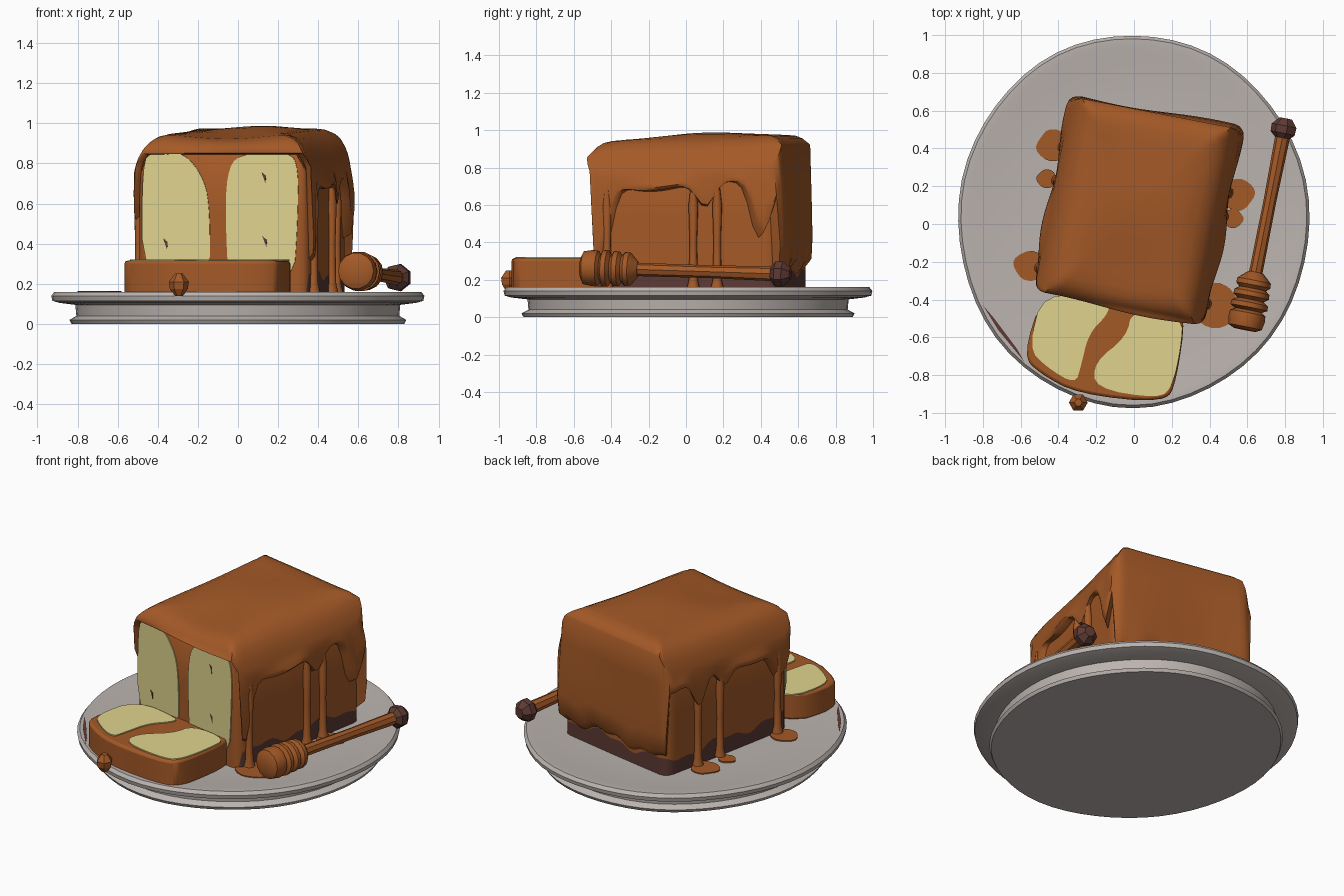
import bpy
import bmesh
from math import sin, cos, pi, exp, radians
from mathutils import Matrix, Vector

default_cube = bpy.data.objects.get("Cube")
if default_cube:
    bpy.data.objects.remove(default_cube)


def make_material(name, red, green, blue):
    material = bpy.data.materials.new(name)
    material.use_nodes = True
    colour = (red, green, blue, 1)
    material.diffuse_color = colour
    material.node_tree.nodes["Principled BSDF"].inputs["Base Color"].default_value = colour
    return material


caramel = make_material("caramel", .37, .1, .02)
crumb = make_material("cream crumb", .74, .65, .27)
crust = make_material("dark brown crust", .11, .042, .034)
ceramic = make_material("warm grey ceramic", .5, .455, .43)

# The loaf and its drips share one turned frame
LOAF = Matrix.Translation((.02, .075, 0)) @ Matrix.Rotation(radians(-11), 4, "Z")
TABLE = .145


def finish(name, bm, materials, matrix=Matrix(), angle=35):
    bmesh.ops.recalc_face_normals(bm, faces=bm.faces)
    mesh = bpy.data.meshes.new(name)
    bm.to_mesh(mesh)
    bm.free()
    mesh.transform(matrix)
    for material in materials:
        mesh.materials.append(material)
    obj = bpy.data.objects.new(name, mesh)
    bpy.context.collection.objects.link(obj)
    bpy.ops.object.select_all(action="DESELECT")
    obj.select_set(True)
    bpy.context.view_layer.objects.active = obj
    bpy.ops.object.shade_smooth_by_angle(angle=radians(angle))
    return obj


def stitch(bm, rings):
    """Join successive closed rings with quads."""
    for low, high in zip(rings, rings[1:]):
        for i in range(len(low)):
            j = i - 1
            yield bm.faces.new((low[j], low[i], high[i], high[j]))


def lathe(name, profile, sides, material, matrix=Matrix(), wobble=0, angle=35):
    bm = bmesh.new()
    rings = []
    for radius, z in profile:
        ring = []
        for i in range(sides):
            a = 2 * pi * i / sides
            r = radius * (1 + wobble * (sin(3 * a + 1) + sin(7 * a)))
            ring.append(bm.verts.new((r * cos(a), r * sin(a), z)))
        rings.append(ring)
    list(stitch(bm, rings))
    bm.faces.new(rings[0])
    bm.faces.new(rings[-1])
    return finish(name, bm, [material], matrix, angle)


def soften(points, rounds=2):
    """Cut the corners of a closed outline."""
    points = [Vector(p) for p in points]
    for _ in range(rounds):
        points = [a.lerp(b, t) for a, b in zip(points, points[1:] + points[:1])
                  for t in (.25, .75)]
    return points


def prism(name, outline, depth, material, matrix=Matrix()):
    bm = bmesh.new()
    base = [bm.verts.new((p[0], p[1], 0)) for p in outline]
    top = [bm.verts.new((p[0], p[1], depth)) for p in outline]
    list(stitch(bm, [base, top]))
    bm.faces.new(base)
    bm.faces.new(top)
    return finish(name, bm, [material], matrix)


def rounded_rectangle(hx, hy, radius, steps):
    points = []
    for side in range(4):
        for i in range(steps):
            t = 2 * i / steps - 1
            p = [(t, -1), (1, t), (-t, 1), (-1, -t)][side]
            p = Vector((p[0] * hx, p[1] * hy))
            core = Vector((max(radius - hx, min(hx - radius, p.x)),
                           max(radius - hy, min(hy - radius, p.y))))
            points.append(core + (p - core).normalized() * radius)
    return points


def drape(name, hx, hy, top, hang, materials, split=None):
    """A domed loaf skin: top rings, then side rings down to the hang height."""
    bm = bmesh.new()
    outline = rounded_rectangle(hx, hy, .06, 32)

    def surface(p):
        fall = max(.2 * abs(p.x / hx) ** 8, .07 * abs(p.y / hy) ** 12)
        swell = .015 * cos(7 * p.y) * cos(5 * p.x) + .008 * sin(9 * p.x + 4 * p.y)
        return top + .05 * p.y - fall + swell * (1 - max(abs(p.x / hx), abs(p.y / hy)) ** 6)

    rings = []
    for s in (.1, .3, .5, .68, .8, .88, .94, .98, 1):
        rings.append([bm.verts.new((p.x * s, p.y * s, surface(p * s))) for p in outline])
    bm.faces.new(rings[0])
    if split:
        sides = [(0, .4), (0, .8)]
    else:
        sides = [(.006, .25), (.012, .5), (.016, .75), (.01, .93), (-.035, 1)]
    for out, fraction in sides:
        ring = []
        for p in outline:
            edge = surface(p)
            low = split(p) if split else min(hang(p), edge - .02)
            wave = out * (1 + .8 * sin(11 * p.y + 6 * p.x))
            q = p + p.normalized() * (wave if out > 0 else out)
            ring.append(bm.verts.new((q.x, q.y, edge + (low - edge) * fraction)))
        rings.append(ring)
    if split:
        rings.append([bm.verts.new((p.x, p.y, split(p))) for p in outline])
        rings.append([bm.verts.new((p.x, p.y, TABLE - .01)) for p in outline])
    faces = list(stitch(bm, rings))
    if split:
        for face in faces[-len(outline):]:
            face.material_index = 1
        bm.faces.new(rings[-1])
    return finish(name, bm, materials, LOAF, 50)


# Plate: spun profile with foot and rolled rim
foot_and_rim = [(.83, 0), (.84, .02), (.805, .04), (.81, .095), (.89, .105), (.925, .115),
                (.93, .14), (.915, .16), (.88, .16), (.82, .15), (.5, TABLE)]
lathe("plate", foot_and_rim, 56, ceramic,
      Matrix.Translation((-.003, .015, 0)) @ Matrix.Diagonal((1, 1.06, 1, 1)), wobble=.003)


# Loaf body with a ragged dark lower crust, bare at the front
def crust_line(p):
    if p.y < -.47:
        return TABLE
    return .245 + .02 * sin(13 * (p.x + p.y)) + .012 * sin(31 * (p.x - p.y))


drape("loaf_body", .435, .5, .925, None, [caramel, crust], crust_line)

# Caramel coat: tongues as side, position, width, depth
tongues = [(1, -.47, .07, .42), (1, .12, .07, .14), (1, .42, .06, .27),
           (-1, -.42, .08, .2), (-1, .05, .06, .12), (-1, .25, .07, .2)]


def coat_edge(p):
    if p.y < -.5:
        return .845
    if p.y > .5:
        return crust_line(p)
    side = 1 if p.x > 0 else -1
    level = .7 + .03 * sin(8 * p.y)
    return level - sum(depth * exp(-((p.y - v) / width) ** 2)
                       for s, v, width, depth in tongues if s == side)


drape("caramel_coat", .458, .522, .965, coat_edge, [caramel])

# Drips running down the sides into puddles: side, position, puddle size
drips = [(1, .18, .085), (1, .05, .05), (1, -.42, .12),
         (-1, .25, .085), (-1, .07, .05), (-1, -.4, .08)]
for number, (side, v, size) in enumerate(drips):
    place = LOAF @ Matrix.Translation((side * .445, v, 0))
    strand = [(.012, TABLE), (.035, .155), (.024, .2), (.02, .4), (.026, .6), (.01, .74)]
    lathe(f"drip_{number}", strand, 10, caramel, place, angle=60)
    pool = [(size * (1 + .12 * sin(3 * a + number)) * cos(a), size * sin(a))
            for a in (2 * pi * i / 20 for i in range(20))]
    prism(f"puddle_{number}", pool, .009, caramel,
          place @ Matrix.Translation((side * .06, 0, TABLE)))

# Crumb panels on the cut front
front = LOAF @ Matrix.Translation((0, -.499, 0)) @ Matrix.Rotation(pi / 2, 4, "X")
panels = {
    "crumb_panel_right": [(-.41, .2), (-.41, .8), (-.36, .86), (-.2, .86), (-.09, .72),
                          (-.065, .55), (-.065, .2)],
    "crumb_panel_left": [(.03, .2), (.015, .5), (.02, .75), (.08, .85), (.34, .86),
                         (.385, .78), (.38, .5), (.36, .2)],
}
for name, outline in panels.items():
    prism(name, soften(outline), .007, crumb, front)
for number, (u, z) in enumerate([(.21, .73), (.215, .41), (-.29, .4)]):
    pit = [(u - .012, z + .025), (u + .01, z + .01), (u + .008, z - .03)]
    prism(f"crumb_pit_{number}", pit, .009, crust, front)

# Fallen slice with two crumb areas and a caramel swirl between
slice_outline = soften([(-.48, -.36), (-.59, -.7), (-.5, -.79), (-.3, -.9), (.17, -.95),
                        (.225, -.83), (.275, -.48), (.2, -.42)], 2)
fallen = prism("fallen_slice", slice_outline, .17, caramel, Matrix.Translation((0, 0, TABLE)))
bevel = fallen.modifiers.new("soft edge", "BEVEL")
bevel.width = .015
bevel.segments = 2
bevel.limit_method = "ANGLE"
slice_crumbs = {
    "slice_crumb_right": [(-.48, -.35), (-.13, -.42), (-.14, -.48), (-.24, -.58), (-.28, -.75),
                          (-.31, -.85), (-.46, -.76), (-.56, -.66)],
    "slice_crumb_left": [(-.01, -.45), (.26, -.49), (.25, -.65), (.205, -.86), (.13, -.925),
                         (-.21, -.87), (-.21, -.73), (-.04, -.6)],
}
for name, outline in slice_crumbs.items():
    prism(name, soften(outline), .008, crumb, Matrix.Translation((0, 0, TABLE + .169)))

# Caramel swirl ridge tip hanging over the front of the slice
bead = [(.02, -.055), (.045, -.02), (.05, .015), (.02, .055)]
lathe("slice_drop", bead, 6, caramel, Matrix.Translation((-.295, -.945, .195)), angle=20)

# Honey dipper: head, stick and knob along one axis
start, end = Vector((.585, -.56, .265)), Vector((.8, .53, .23))
axis = Matrix.Translation(start) @ (end - start).to_track_quat("Z", "Y").to_matrix().to_4x4()
head = [(.06, 0), (.09, .015), (.098, .06), (.095, .09), (.072, .105)]
for ridge in range(3):
    z = .12 + .06 * ridge
    head += [(.1 - .004 * ridge, z), (.098 - .004 * ridge, z + .025), (.072, z + .042)]
head.append((.04, .31))
lathe("dipper_head", head, 14, caramel, axis)
lathe("dipper_stick", [(.036, .28), (.034, .7), (.04, 1.07)], 8, caramel, axis)
knob = [(.04, 1.035), (.068, 1.06), (.07, 1.1), (.035, 1.14)]
lathe("dipper_knob", knob, 7, crust, axis, angle=15)

# Dark smear painted on the plate edge
smear = [(-.8, -.43), (-.72, -.56), (-.58, -.73), (-.62, -.66), (-.74, -.5)]
prism("plate_smear", smear, .006, crust, Matrix.Translation((0, 0, .157)))
